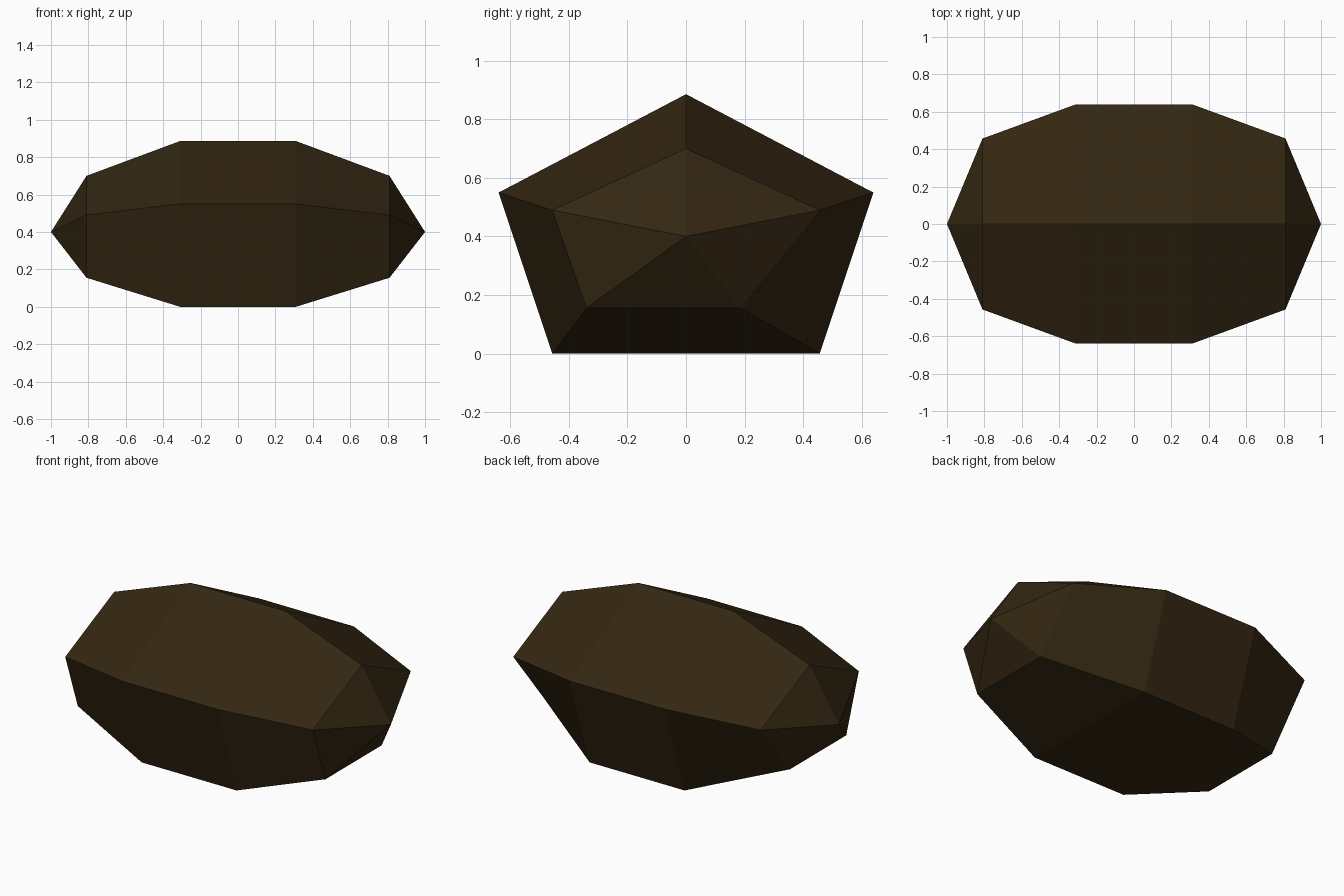
import bpy, bmesh

if "Cube" in bpy.data.objects:
    bpy.data.objects.remove(bpy.data.objects["Cube"])

# One flat dark brown
brown = bpy.data.materials.new("dark brown")
brown.diffuse_color = (0.034, 0.020, 0.006, 1)
brown.use_nodes = True
brown.node_tree.nodes["Principled BSDF"].inputs["Base Color"].default_value = brown.diffuse_color

# Two five-sided (y, z) sections, mirrored to both ends along x
inner = [(0, 0.886), (0.64, 0.55), (0.457, 0), (-0.457, 0), (-0.64, 0.55)]
outer = [(0, 0.70), (0.457, 0.49), (0.185, 0.155), (-0.34, 0.155), (-0.457, 0.49)]
sections = [(-0.81, outer), (-0.31, inner), (0.31, inner), (0.81, outer)]

bm = bmesh.new()
rings = [[bm.verts.new((x, y, z)) for y, z in prof] for x, prof in sections]

# Side panels between neighbouring sections
for a, b in zip(rings, rings[1:]):
    for i in range(5):
        j = (i + 1) % 5
        bm.faces.new((a[i], a[j], b[j], b[i]))

# Pointed ends
for x, ring in ((-1, rings[0]), (1, rings[-1])):
    tip = bm.verts.new((x, 0, 0.4))
    for i in range(5):
        bm.faces.new((ring[i], ring[(i + 1) % 5], tip))

bmesh.ops.recalc_face_normals(bm, faces=bm.faces)
mesh = bpy.data.meshes.new("rock")
bm.to_mesh(mesh)
bm.free()
mesh.materials.append(brown)
bpy.context.collection.objects.link(bpy.data.objects.new("rock", mesh))
